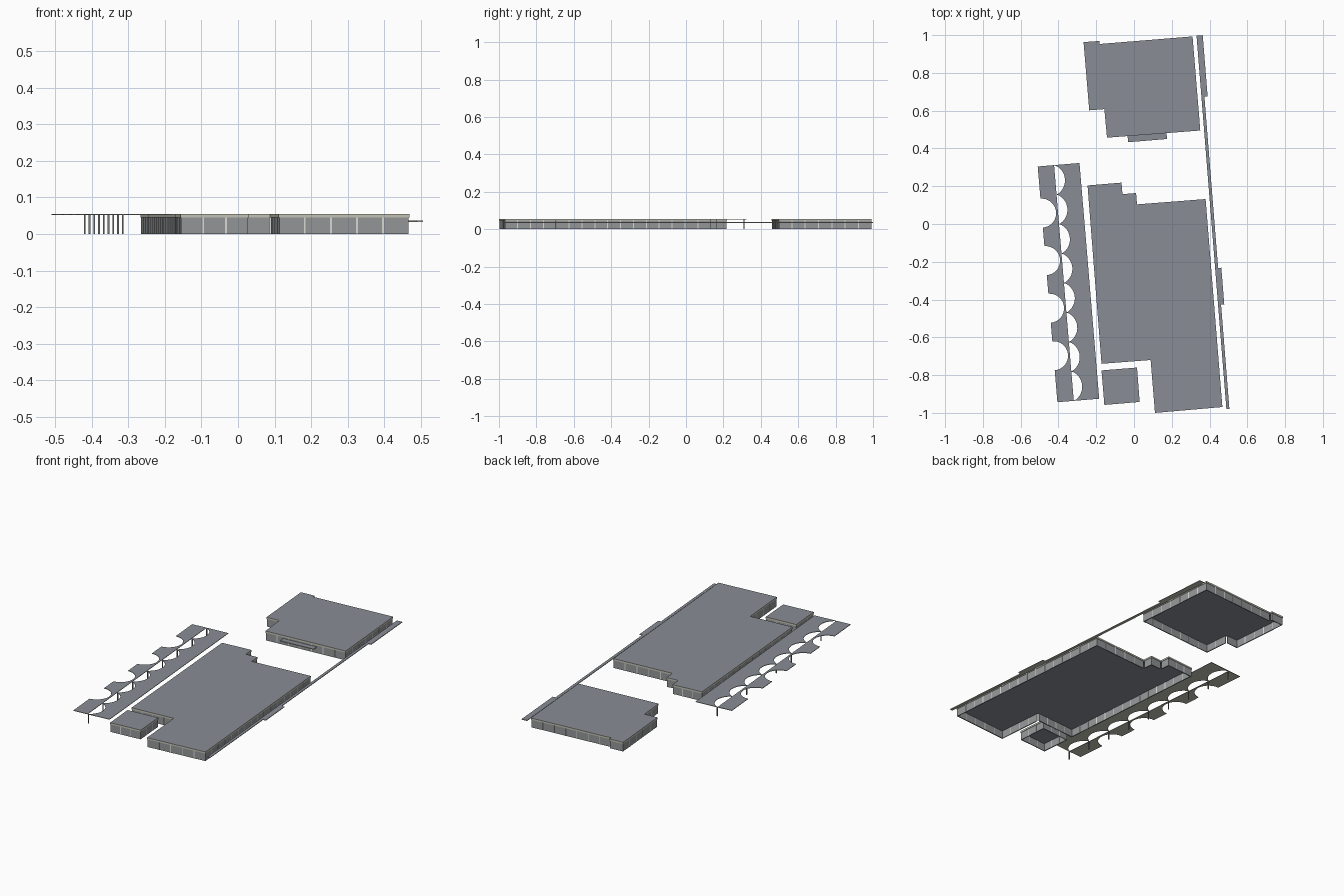
import bpy, bmesh, math
from mathutils import Vector

if "Cube" in bpy.data.objects:
    bpy.data.objects.remove(bpy.data.objects["Cube"])


def material(name, r, g, b):
    m = bpy.data.materials.new(name)
    m.use_nodes = True
    m.diffuse_color = (r, g, b, 1)
    m.node_tree.nodes["Principled BSDF"].inputs["Base Color"].default_value = (r, g, b, 1)
    return m


ROOF = material("roof grey", 0.25, 0.27, 0.30)
CREAM = material("cream trim", 0.55, 0.55, 0.46)
WALL = material("wall grey", 0.30, 0.31, 0.32)
FRAME = material("pale frame", 0.70, 0.70, 0.68)
POST = material("post grey", 0.20, 0.20, 0.20)


def add_prism(bm, pts, z0, z1):
    """Extrude a flat outline between two heights."""
    low = [bm.verts.new((p[0], p[1], z0)) for p in pts]
    face = bm.faces.new(low)
    top = bmesh.ops.extrude_face_region(bm, geom=[face])["geom"]
    moved = [v for v in top if isinstance(v, bmesh.types.BMVert)]
    bmesh.ops.translate(bm, verts=moved, vec=(0, 0, z1 - z0))


def finish(bm, name, mats, rule=None):
    bmesh.ops.recalc_face_normals(bm, faces=bm.faces)
    bm.normal_update()
    if rule:
        for f in bm.faces:
            f.material_index = rule(f.normal.z)
    mesh = bpy.data.meshes.new(name)
    bm.to_mesh(mesh)
    bm.free()
    for m in mats:
        mesh.materials.append(m)
    obj = bpy.data.objects.new(name, mesh)
    bpy.context.collection.objects.link(obj)
    return obj


def slab(name, pts, z0, z1, rule):
    bm = bmesh.new()
    add_prism(bm, pts, z0, z1)
    return finish(bm, name, [ROOF, CREAM], rule)


def trim_sides(nz):
    return 0 if abs(nz) > 0.5 else 1


def trim_below(nz):
    return 0 if nz > 0.5 else 1


EAVE, TOP, BAY = 0.045, 0.055, 0.07


def building(name, corners):
    """Open-bottomed shell: roof slab, thin walls and evenly spaced frames."""
    slab(name + "_roof", corners, EAVE, TOP, trim_sides)
    walls, frames = bmesh.new(), bmesh.new()
    pts = [Vector(c) for c in corners]
    for a, b in zip(pts, pts[1:] + pts[:1]):
        length = (b - a).length
        along = (b - a) / length
        inward = Vector((along.y, -along.x))

        def block(bm, s, e, near, far):
            add_prism(bm, [a + along * s + inward * near, a + along * e + inward * near,
                           a + along * e + inward * far, a + along * s + inward * far], 0, EAVE)

        block(walls, 0.002, length - 0.002, 0.002, 0.007)
        bays = max(1, round(length / BAY))
        for i in range(1, bays):
            mid = length * i / bays
            block(frames, mid - 0.0025, mid + 0.0025, 0.001, 0.008)
    finish(walls, name + "_walls", [WALL])
    if frames.verts:
        finish(frames, name + "_window_frames", [FRAME])
    else:
        frames.free()


# Three buildings, outlines run clockwise
building("north_building", [
    (-0.267, 0.963), (-0.183, 0.969), (-0.182, 0.953), (0.31, 0.993),
    (0.351, 0.495), (-0.143, 0.457), (-0.157, 0.608), (-0.237, 0.602)])
building("main_building", [
    (-0.246, 0.204), (-0.066, 0.219), (-0.061, 0.158), (0.011, 0.164), (0.016, 0.104),
    (0.379, 0.132), (0.468, -0.969), (0.111, -1.0), (0.088, -0.72), (-0.172, -0.74)])
building("small_building", [
    (-0.172, -0.775), (0.016, -0.76), (0.03, -0.942), (-0.157, -0.958)])


def frame_of(origin, tilt):
    """Map (distance along, distance across) into the tilted site layout."""
    o, u = Vector(origin), Vector((tilt, -1)).normalized()
    v = Vector((-u.y, u.x))
    return lambda s, t: o + u * s + v * t


# Entrance canopy and long covered walkway on the east side
slab("entrance_canopy", [(-0.034, 0.466), (0.172, 0.482), (0.175, 0.45), (-0.031, 0.433)],
     0.033, 0.037, trim_below)
walk = frame_of((0.331, 0.997), 0.08)
outline = [(0, 0), (0, 0.033), (0.325, 0.033), (0.325, 0.016), (1.235, 0.016), (1.235, 0.033),
           (1.43, 0.033), (1.43, 0.016), (1.984, 0.016), (1.984, 0)]
slab("covered_walkway", [walk(s, t) for s, t in outline], 0.033, 0.037, trim_below)

# West canopies share a line of posts
LENGTH, BITES = 1.2524, 8
canopy = frame_of((-0.42, 0.312), 0.0835)
PITCH = LENGTH / BITES

# Outer canopy with round bites in its free edge
edge, r = -0.09, 0.077
pts = [(LENGTH, -0.003), (0, -0.003), (0, edge)]
for k in range(4):
    c = 0.248 + 0.2525 * k
    for i in range(17):
        a = math.pi * i / 16
        pts.append((c - r * math.cos(a), edge + r * math.sin(a)))
pts.append((LENGTH, edge))
slab("outer_canopy", [canopy(s, t) for s, t in pts], 0.052, TOP, trim_below)

# Inner canopy with shallow scallops meeting at the posts
depth = 0.048
radius = (PITCH * PITCH / 4 + depth * depth) / (2 * depth)
pts = [(LENGTH, 0.132), (0, 0.132)]
for k in range(BITES):
    for i in range(12):
        d = PITCH * (i / 12 - 0.5)
        pts.append((PITCH * (k + 0.5) + d, math.sqrt(radius ** 2 - d * d) - radius + depth))
pts.append((LENGTH, 0))
slab("inner_canopy", [canopy(s, t) for s, t in pts], 0.052, TOP, trim_below)

# Posts under the scallop tips
bm = bmesh.new()
for k in range(BITES + 1):
    s = min(max(PITCH * k, 0.003), LENGTH - 0.003)
    c = canopy(s, 0.001)
    add_prism(bm, [c + Vector((x, y)) * 0.0025 for x, y in ((-1, -1), (1, -1), (1, 1), (-1, 1))],
              0, 0.053)
finish(bm, "canopy_posts", [POST])
